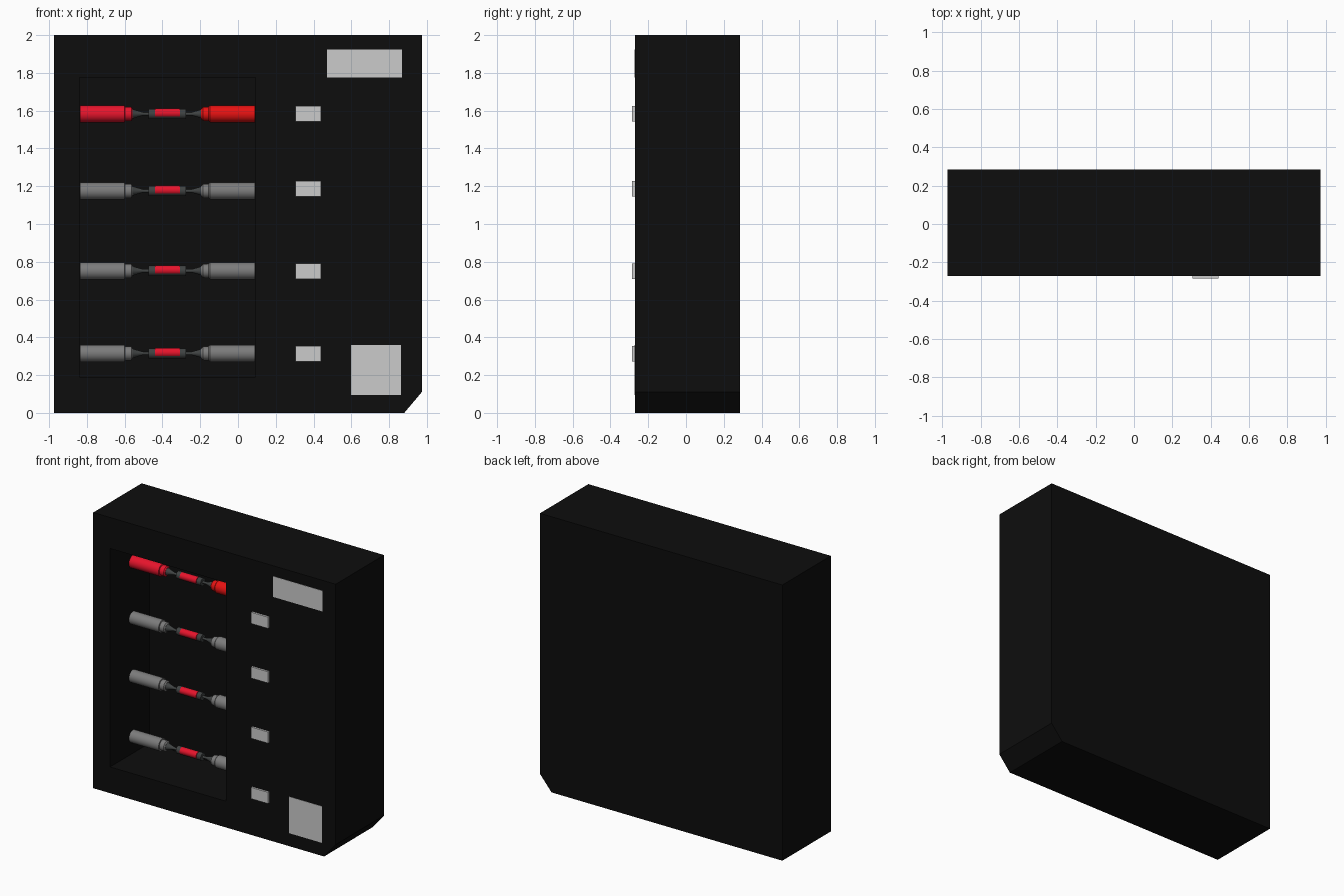
import bpy, bmesh, math

if "Cube" in bpy.data.objects:
    bpy.data.objects.remove(bpy.data.objects["Cube"])


def material(name, rgb):
    m = bpy.data.materials.new(name)
    m.diffuse_color = (*rgb, 1)
    m.use_nodes = True
    m.node_tree.nodes["Principled BSDF"].inputs["Base Color"].default_value = m.diffuse_color
    return m


BLACK = material("black", (0.004, 0.004, 0.004))
DARK = material("dark_grey", (0.05, 0.055, 0.055))
STEEL = material("mid_grey", (0.2, 0.2, 0.2))
RED = material("red", (0.8, 0.007, 0.025))
BRIGHT = material("bright_red", (0.8, 0.006, 0.006))


def finish(bm, name, mat=None, smooth=False):
    bmesh.ops.recalc_face_normals(bm, faces=bm.faces)
    me = bpy.data.meshes.new(name)
    bm.to_mesh(me)
    bm.free()
    ob = bpy.data.objects.new(name, me)
    bpy.context.collection.objects.link(ob)
    if mat:
        me.materials.append(mat)
    if smooth:
        bpy.ops.object.select_all(action='DESELECT')
        ob.select_set(True)
        bpy.context.view_layer.objects.active = ob
        bpy.ops.object.shade_smooth_by_angle(angle=math.radians(30))
    return ob


def prism(name, outline, y0, y1, mat=None):
    """Extrude an (x, z) outline from y0 to y1."""
    bm = bmesh.new()
    face = bm.faces.new([bm.verts.new((x, y0, z)) for x, z in outline])
    ext = bmesh.ops.extrude_face_region(bm, geom=[face])
    verts = [v for v in ext["geom"] if isinstance(v, bmesh.types.BMVert)]
    bmesh.ops.translate(bm, verts=verts, vec=(0, y1 - y0, 0))
    return finish(bm, name, mat)


def box(name, x0, x1, y0, y1, z0, z1, mat=None):
    return prism(name, [(x0, z0), (x1, z0), (x1, z1), (x0, z1)], y0, y1, mat)


def lathe_x(name, profile, y, z, mat, sides=24):
    """Capped turned part along x from (x, radius) points."""
    bm = bmesh.new()
    rings = []
    for x, r in profile:
        angles = [2 * math.pi * i / sides for i in range(sides)]
        rings.append([bm.verts.new((x, y + r * math.cos(a), z + r * math.sin(a)))
                      for a in angles])
    for a, b in zip(rings, rings[1:]):
        for i in range(sides):
            j = (i + 1) % sides
            bm.faces.new((a[i], a[j], b[j], b[i]))
    bm.faces.new(rings[0])
    bm.faces.new(rings[-1])
    return finish(bm, name, mat, True)


# Cabinet body with one cut corner and a deep display recess
FRONT, BACK = -0.27, 0.285
cabinet = prism("cabinet", [(-0.973, 0), (0.88, 0), (0.973, 0.11), (0.973, 2), (-0.973, 2)],
                FRONT, BACK, BLACK)
cutter = box("recess_cutter", -0.838, 0.092, FRONT - 0.1, 0.18, 0.19, 1.775, BLACK)
cutter.hide_render = True
cut = cabinet.modifiers.new("recess", 'BOOLEAN')
cut.operation = 'DIFFERENCE'
cut.solver = 'EXACT'
cut.object = cutter
bpy.context.view_layer.objects.active = cabinet
bpy.ops.object.modifier_apply(modifier=cut.name)
bpy.data.objects.remove(cutter)

# Flush plates on the front
box("upper_plate", 0.472, 0.868, FRONT - 0.002, FRONT + 0.01, 1.775, 1.925)
box("lower_plate", 0.598, 0.863, FRONT - 0.002, FRONT + 0.01, 0.095, 0.36)

# Rows: two end canisters joined by a thin linkage with a red core
MID, Y = -0.374, -0.01
for n, (z, zp) in enumerate([(1.583, 1.583), (1.175, 1.187), (0.752, 0.75), (0.315, 0.312)], 1):
    left, right = (RED, BRIGHT) if n == 1 else (STEEL, STEEL)
    lathe_x(f"left_canister_{n}", [(-0.837, 0.045), (-0.6, 0.045), (-0.598, 0.037),
                                   (-0.565, 0.037), (-0.558, 0.028)], Y, z, left)
    lathe_x(f"right_canister_{n}", [(-0.195, 0.026), (-0.185, 0.036), (-0.155, 0.038),
                                    (-0.148, 0.045), (0.091, 0.045)], Y, z, right)
    # Cone joints and thin rods, mirrored about the middle
    for side, s in (("left", -1), ("right", 1)):
        lathe_x(f"{side}_joint_{n}", [(MID + s * 0.185, 0.026), (MID + s * 0.165, 0.019),
                                      (MID + s * 0.13, 0.009), (MID + s * 0.095, 0.009)],
                Y, z, DARK, 16)
    # Dark sleeve with the red core set slightly forward and up
    lathe_x(f"sleeve_{n}", [(MID - 0.1, 0.027), (MID + 0.1, 0.027)], Y, z, DARK)
    lathe_x(f"core_{n}", [(MID - 0.066, 0.025), (MID + 0.066, 0.025)], Y - 0.006, z + 0.004, RED)
    # Raised button plate beside the row
    box(f"button_{n}", 0.305, 0.44, FRONT - 0.015, FRONT + 0.01, zp - 0.041, zp + 0.041)
